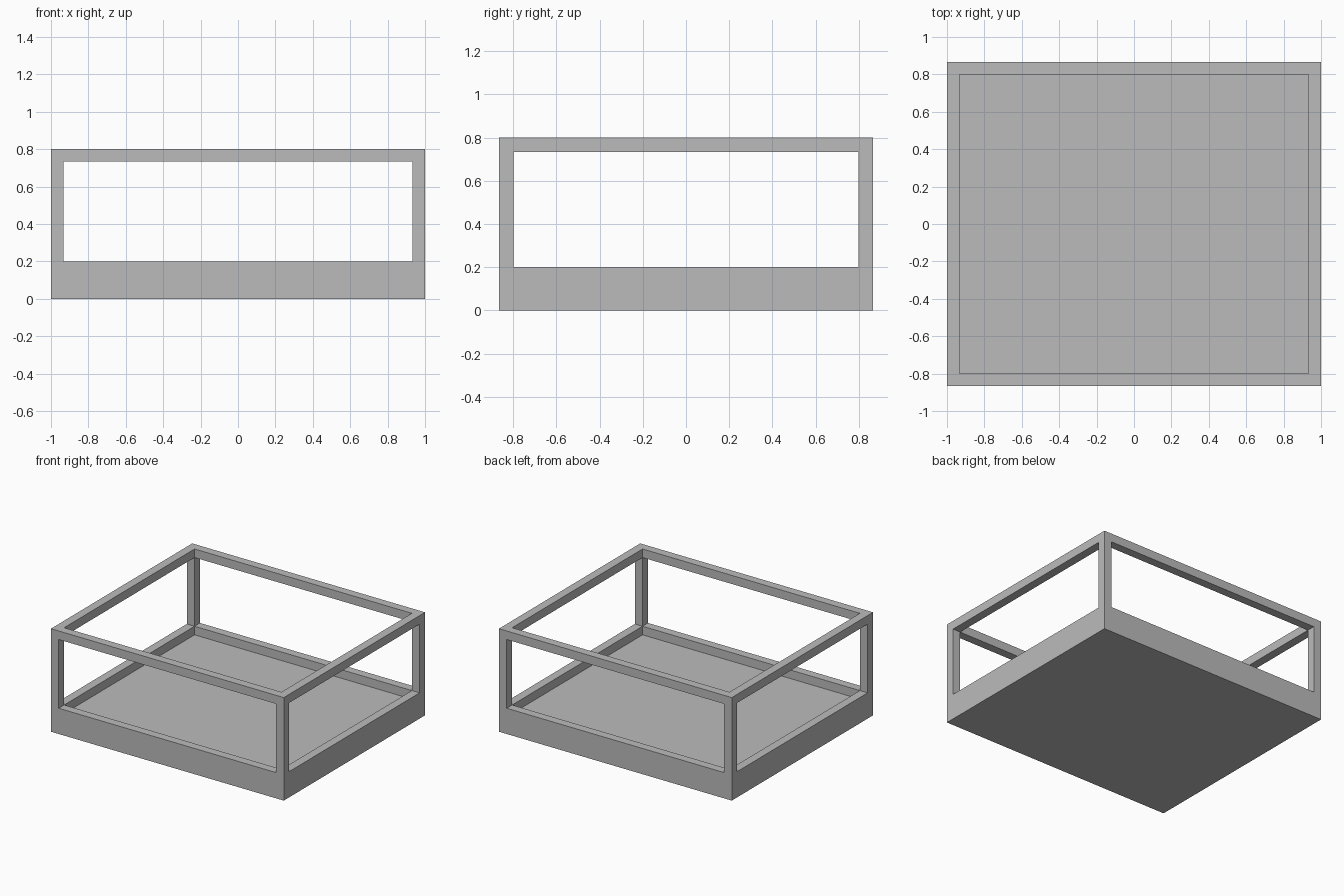
import bpy

if "Cube" in bpy.data.objects:
    bpy.data.objects.remove(bpy.data.objects["Cube"], do_unlink=True)

U = 2 / 30                               # bar thickness, the module of the design
W, D, H = 30 * U, 26 * U, 12 * U         # overall size
RIM, FLOOR = 3 * U, 2 * U                # tray rim and tray floor heights

grey = bpy.data.materials.new("plain grey")
grey.use_nodes = True
color = (0.5, 0.5, 0.5, 1)
grey.diffuse_color = color
grey.node_tree.nodes["Principled BSDF"].inputs["Base Color"].default_value = color


def box(name, width, depth, z0, z1):
    """Box centred on x and y, spanning z0 to z1."""
    bpy.ops.mesh.primitive_cube_add(size=1, location=(0, 0, (z0 + z1) / 2))
    ob = bpy.context.object
    ob.name = name
    ob.scale = (width, depth, z1 - z0)
    bpy.ops.object.transform_apply(location=True, rotation=False, scale=True)
    ob.data.materials.append(grey)
    return ob


# Solid block that becomes the tray with its posts and top rails
frame = box("open_frame_tray", W, D, 0, H)

# Side openings, front and back openings, then the tray hollow and open top
inner_w, inner_d = W - 2 * U, D - 2 * U
cutters = [
    box("side_opening_cutter", W + 1, inner_d, RIM, H - U),
    box("front_opening_cutter", inner_w, D + 1, RIM, H - U),
    box("tray_hollow_cutter", inner_w, inner_d, FLOOR, H + 1),
]

bpy.ops.object.select_all(action="DESELECT")
bpy.context.view_layer.objects.active = frame
frame.select_set(True)
for cutter in cutters:
    mod = frame.modifiers.new(cutter.name, "BOOLEAN")
    mod.operation = "DIFFERENCE"
    mod.solver = "EXACT"
    mod.object = cutter
    bpy.ops.object.modifier_apply(modifier=mod.name)
    bpy.data.objects.remove(cutter, do_unlink=True)

bpy.ops.object.shade_flat()
